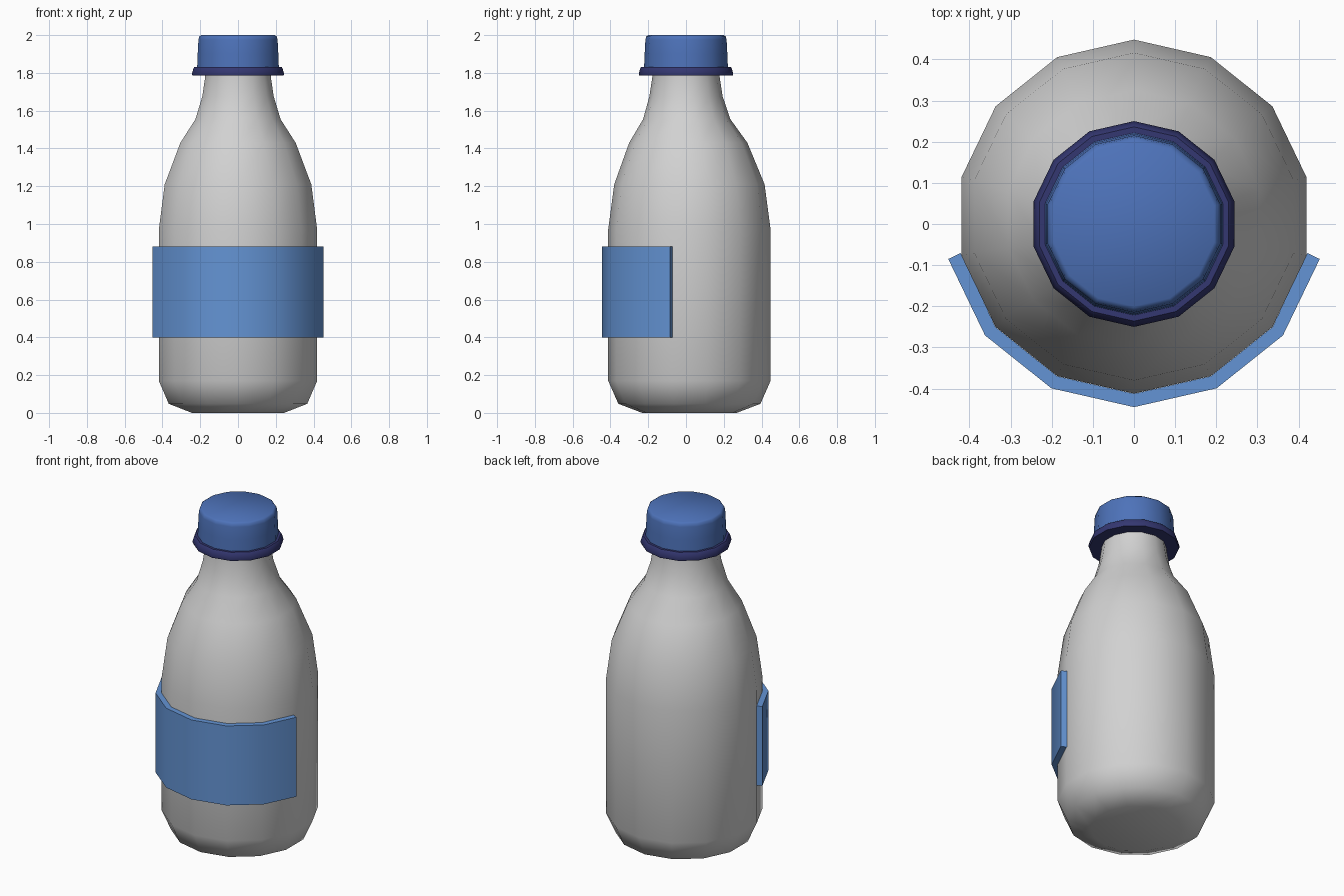
import bpy, math

if "Cube" in bpy.data.objects:
    bpy.data.objects.remove(bpy.data.objects["Cube"])

SIDES = 14
STEP = 2 * math.pi / SIDES


def material(name, rgb):
    m = bpy.data.materials.new(name)
    m.diffuse_color = (*rgb, 1)
    m.use_nodes = True
    m.node_tree.nodes["Principled BSDF"].inputs["Base Color"].default_value = m.diffuse_color
    return m


def make(name, verts, faces, mat, angle):
    me = bpy.data.meshes.new(name)
    me.from_pydata(verts, [], faces)
    me.materials.append(mat)
    ob = bpy.data.objects.new(name, me)
    bpy.context.collection.objects.link(ob)
    bpy.ops.object.select_all(action='DESELECT')
    ob.select_set(True)
    bpy.context.view_layer.objects.active = ob
    bpy.ops.object.shade_smooth_by_angle(angle=math.radians(angle))
    return ob


def lathe(name, profile, mat, angle):
    """Closed 14-sided turned solid; profile rows are (radius, z, centre y)."""
    verts, faces = [], []
    for r, z, cy in profile:
        for i in range(SIDES):
            a = math.pi / 2 + i * STEP
            verts.append((r * math.cos(a), cy + r * math.sin(a), z))
    for k in range(len(profile) - 1):
        for i in range(SIDES):
            j = (i + 1) % SIDES
            faces.append((k * SIDES + i, k * SIDES + j,
                          (k + 1) * SIDES + j, (k + 1) * SIDES + i))
    faces.append(tuple(reversed(range(SIDES))))
    last = (len(profile) - 1) * SIDES
    faces.append(tuple(range(last, last + SIDES)))
    return make(name, verts, faces, mat, angle)


grey = material("bottle_grey", (0.64, 0.64, 0.64))
light_blue = material("label_blue", (0.127, 0.296, 0.66))
mid_blue = material("cap_blue", (0.075, 0.17, 0.49))
navy = material("ring_navy", (0.034, 0.038, 0.165))

# Bottle body with shoulders and neck
C = 0.018
lathe("bottle_body", [
    (0.25, 0.0, C), (0.376, 0.048, C), (0.43, 0.17, C), (0.43, 0.97, C),
    (0.398, 1.21, C), (0.313, 1.43, 0.012), (0.231, 1.555, 0.004),
    (0.194, 1.675, 0), (0.178, 1.78, 0), (0.178, 1.82, 0)], grey, 70)

# Neck ring and screw cap
lathe("neck_ring", [(0.247, 1.785, 0), (0.25, 1.795, 0), (0.242, 1.825, 0),
                    (0.236, 1.832, 0)], navy, 50)
lathe("cap", [(0.222, 1.825, 0), (0.219, 1.90, 0), (0.215, 1.975, 0),
              (0.211, 1.992, 0), (0.200, 2.0, 0)], mid_blue, 50)

# Label wrapped around the front half
R_OUT, R_IN, THICK, Z0, Z1 = 0.463, 0.4305, 0.033, 0.40, 0.88
angles = [math.pi + STEP / 2 + i * STEP for i in range(7)]
outer = [(R_OUT * math.cos(a), C + R_OUT * math.sin(a)) for a in angles]
inner = [(R_IN * math.cos(a), C + R_IN * math.sin(a)) for a in angles]
for i, n in ((0, angles[0] + STEP / 2), (6, angles[6] - STEP / 2)):
    # end edges are square to the last facet
    inner[i] = (outer[i][0] - THICK * math.cos(n), outer[i][1] - THICK * math.sin(n))
verts = [(x, y, z) for ring, z in ((outer, Z0), (outer, Z1), (inner, Z0), (inner, Z1))
         for x, y in ring]
faces = []
for i in range(6):
    o0, o1, i0, i1 = i, 7 + i, 14 + i, 21 + i
    faces += [(o0, o0 + 1, o1 + 1, o1), (i0 + 1, i0, i1, i1 + 1),
              (o1, o1 + 1, i1 + 1, i1), (o0 + 1, o0, i0, i0 + 1)]
faces += [(0, 7, 21, 14), (6, 20, 27, 13)]
make("label", verts, faces, light_blue, 30)
